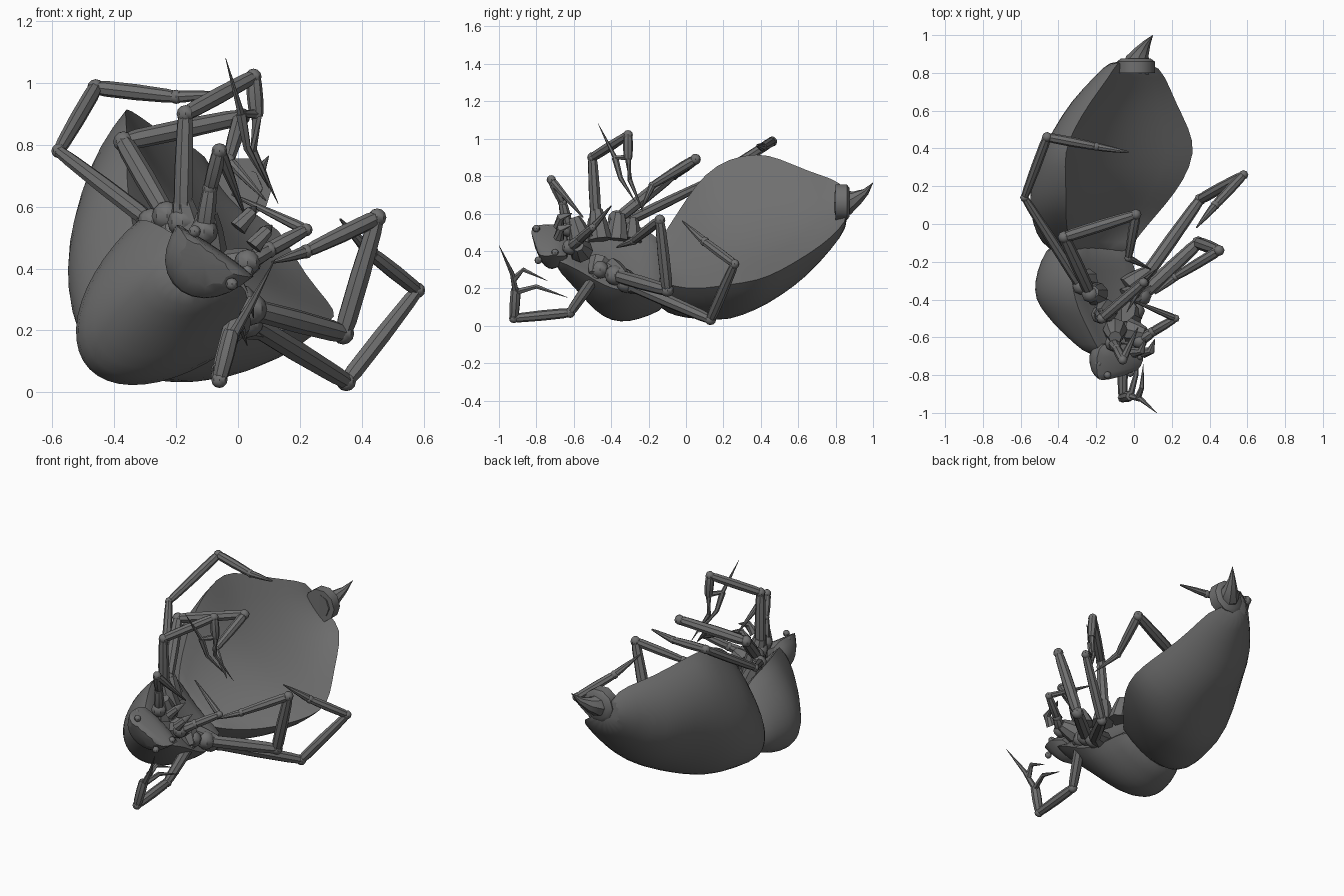
import bpy, bmesh, math
from mathutils import Vector

cube = bpy.data.objects.get("Cube")
if cube:
    bpy.data.objects.remove(cube)

GREY = (0.16, 0.16, 0.16, 1)
mat = bpy.data.materials.new("dark grey shell")
mat.use_nodes = True
mat.diffuse_color = GREY
mat.node_tree.nodes["Principled BSDF"].inputs["Base Color"].default_value = GREY


def finish(bm, name, angle=40, subdiv=0):
    bmesh.ops.recalc_face_normals(bm, faces=bm.faces)
    me = bpy.data.meshes.new(name)
    bm.to_mesh(me)
    bm.free()
    me.materials.append(mat)
    ob = bpy.data.objects.new(name, me)
    bpy.context.collection.objects.link(ob)
    if subdiv:
        ob.modifiers.new("smooth", "SUBSURF").levels = subdiv
        ob.modifiers["smooth"].render_levels = subdiv
    bpy.ops.object.select_all(action="DESELECT")
    ob.select_set(True)
    bpy.context.view_layer.objects.active = ob
    bpy.ops.object.shade_smooth_by_angle(angle=math.radians(angle))
    return ob


def skin(bm, rings):
    """Bridge closed rings of points and cap both ends."""
    loops = [[bm.verts.new(p) for p in ring] for ring in rings]
    n = len(loops[0])
    for a, b in zip(loops, loops[1:]):
        for i in range(n):
            j = (i + 1) % n
            bm.faces.new((a[i], a[j], b[j], b[i]))
    bm.faces.new(loops[0])
    bm.faces.new(loops[-1])
    return loops


def body(name, stations, sag, crease, back=12, belly=6):
    """Loft: each station is y, upper rim, lower rim, left limit, bottom limit."""
    rings = []
    for y, xt, zt, xb, zb, left, low in stations:
        c = Vector(((xt + xb) / 2, y, (zt + zb) / 2))
        u = Vector(((xb - xt) / 2, 0, (zb - zt) / 2))
        d = Vector((math.sqrt(max((c.x - left) ** 2 - u.x ** 2, 0.0004)), 0,
                    math.sqrt(max((c.z - low) ** 2 - u.z ** 2, 0.0004))))
        n = Vector((-u.z, 0, u.x))
        ring = [c + u * math.cos(math.pi * i / back) - d * math.sin(math.pi * i / back)
                for i in range(back + 1)]
        for i in range(1, belly):
            t = -1 + 2 * i / belly
            ring.append(c + u * t - n * sag * (1 - t * t))
        rings.append(ring)
    bm = bmesh.new()
    loops = skin(bm, rings)
    layer = bm.edges.layers.float.new("crease_edge")
    for a, b in zip(loops, loops[1:]):
        for k in (0, back):
            bm.edges.get((a[k], b[k]))[layer] = crease
    return finish(bm, name, 45, 1)


def tube(bm, path, radii, sides=8):
    path = [Vector(p) for p in path]
    rings = []
    for i, p in enumerate(path):
        d = (path[min(i + 1, len(path) - 1)] - path[max(i - 1, 0)]).normalized()
        q = d.to_track_quat("Z", "Y")
        rings.append([p + q @ Vector((math.cos(k * math.tau / sides) * radii[i],
                                      math.sin(k * math.tau / sides) * radii[i], 0))
                      for k in range(sides)])
    skin(bm, rings)


def ball(bm, p, r):
    m = bmesh.ops.create_uvsphere(bm, u_segments=8, v_segments=6, radius=r)
    bmesh.ops.translate(bm, vec=p, verts=m["verts"])


def limb(name, points, radii, spikes=()):
    """Jointed limb: swelling tapered segments with knobs at the joints."""
    bm = bmesh.new()
    pts = [Vector(p) for p in points]
    for i, (a, b) in enumerate(zip(pts, pts[1:])):
        r0, r1 = radii[i], radii[i + 1]
        mids = [(0, .8), (.12, 1), (.5, 1.08), (.88, 1), (1, .85)]
        tube(bm, [a.lerp(b, t) for t, _ in mids],
             [(r0 + (r1 - r0) * t) * s for t, s in mids])
        if i:
            ball(bm, a, r0 * 1.05)
    ball(bm, pts[0], radii[0] * 1.5)
    for path in spikes:
        tube(bm, path, [.018, .013, .001], 6)
    return finish(bm, name)


# Large abdomen with a hollow belly
body("abdomen", [
    (-.17, -.30, .42, -.05, .25, -.40, .12),
    (-.10, -.34, .52, .00, .22, -.50, .06),
    (.00, -.36, .68, .08, .20, -.54, .035),
    (.10, -.36, .82, .17, .20, -.56, .03),
    (.23, -.36, .90, .27, .22, -.55, .02),
    (.38, -.37, .93, .33, .24, -.50, .08),
    (.50, -.32, .90, .30, .29, -.43, .15),
    (.65, -.23, .83, .22, .38, -.34, .26),
    (.78, -.13, .79, .17, .47, -.21, .41),
    (.87, -.08, .74, .10, .58, -.13, .53)], .2, .7)

# Thorax, narrowing to the neck
body("thorax", [
    (-.08, -.30, .42, -.03, .22, -.44, .10),
    (-.20, -.32, .52, .00, .20, -.50, .05),
    (-.30, -.33, .56, .03, .18, -.53, .015),
    (-.40, -.31, .57, .05, .20, -.53, .02),
    (-.48, -.28, .56, .05, .24, -.47, .07),
    (-.56, -.24, .54, .04, .29, -.40, .16),
    (-.64, -.20, .51, .03, .33, -.31, .25),
    (-.70, -.17, .49, .02, .35, -.24, .31)], .1, .4)

# Blunt, angular head with a sloping face
head = body("head", [
    (-.62, -.17, .52, .04, .36, -.22, .33),
    (-.70, -.20, .55, .06, .38, -.25, .30),
    (-.77, -.20, .54, .04, .37, -.24, .29),
    (-.81, -.17, .52, .01, .38, -.20, .33)], -.05, .8, 6, 4)
for v in head.data.vertices:
    if v.co.y < -.75:
        v.co.y -= (v.co.z - .42) * .35

# Fangs and small eyes
bm = bmesh.new()
for x, z in ((0, .53), (.05, .47)):
    tube(bm, [(x, -.68, z), (x + .04, -.67, z + .05), (x + .06, -.61, z + .07)],
         [.03, .022, .002])
finish(bm, "fangs")
bm = bmesh.new()
for p in ((-.14, -.8, .52), (-.02, -.79, .35), (.03, -.70, .39), (-.19, -.74, .52)):
    ball(bm, p, .02)
finish(bm, "eyes")

# Hooked tail spine rising from a collar
bm = bmesh.new()
tube(bm, [(.01, .80, .66), (.02, .87, .66), (.04, .91, .68), (.07, .96, .715), (.10, 1.0, .765)],
     [.07, .065, .042, .02, .001])
finish(bm, "tail_spine")
bm = bmesh.new()
tube(bm, [(.01, .80, .66), (.01, .86, .66), (.01, .875, .66)], [.1, .1, .08], 10)
finish(bm, "tail_collar")

# Walking legs
W = [.034, .028, .024, .02, .013]
limb("upper_hind_leg", [(-.28, -.33, .55), (-.58, .14, .78), (-.46, .46, .985),
                        (-.2, .41, .955), (-.03, .38, .965)], [.03, .022, .026, .022, .006])
limb("upper_middle_leg", [(-.23, -.37, .57), (-.37, -.07, .81), (.01, .05, .89),
                          (-.03, -.18, .75), (.09, -.24, .62)], [.032, .032, .028, .02, .003])
limb("lower_middle_leg", [(.04, -.38, .27), (.34, -.10, .19), (.45, -.14, .565),
                          (.22, -.28, .455), (.11, -.37, .42)], [.036, .034, .028, .022, .005])
limb("lower_hind_leg", [(.03, -.32, .23), (.35, .13, .035), (.58, .26, .33),
                        (.43, .10, .45), (.33, -.02, .56)], [.036, .03, .024, .024, .004])

# Grasping front legs ending in three long claws
limb("upper_front_leg", [(-.18, -.48, .55), (-.17, -.50, .90), (.05, -.31, 1.02),
                         (.06, -.31, .89)], [.032, .027, .025, .024],
     [[(.06, -.31, .90), (.01, -.38, .90), (-.04, -.47, 1.08)],
      [(.06, -.31, .90), (.05, -.30, .78), (.13, -.23, .61)],
      [(.01, -.38, .90), (.03, -.35, .79), (.10, -.27, .66)]])
limb("lower_front_leg", [(.01, -.46, .30), (-.06, -.62, .07), (-.06, -.92, .04),
                         (-.02, -.91, .20)], [.032, .027, .025, .028],
     [[(-.02, -.91, .18), (.04, -.93, .28), (.12, -1.0, .43)],
      [(-.02, -.91, .18), (.01, -.80, .21), (.03, -.63, .15)],
      [(.02, -.92, .25), (.04, -.87, .30), (.05, -.74, .24)]])

# Feelers beside the mouth
limb("upper_feeler", [(-.11, -.63, .52), (-.09, -.66, .66), (-.06, -.72, .78),
                      (.02, -.55, .58)], [.03, .024, .024, .004])
limb("lower_feeler", [(.03, -.62, .42), (.10, -.57, .46), (.22, -.50, .525),
                      (-.02, -.40, .64)], [.028, .026, .02, .004])

# Sockets where the limbs meet the thorax
bm = bmesh.new()
for a, b in (((-.25, -.3, .45), (-.3, -.29, .57)), ((-.2, -.37, .46), (-.22, -.36, .6)),
             ((-.15, -.46, .46), (-.18, -.48, .62)), ((-.1, -.56, .46), (-.1, -.6, .58)),
             ((-.04, -.4, .3), (.08, -.33, .26)), ((-.04, -.34, .25), (.08, -.25, .2)),
             ((-.04, -.46, .34), (.02, -.49, .27)), ((-.03, -.56, .4), (.06, -.58, .43))):
    tube(bm, [a, Vector(a).lerp(Vector(b), .6), b], [.065, .05, .034])
finish(bm, "leg_sockets")
